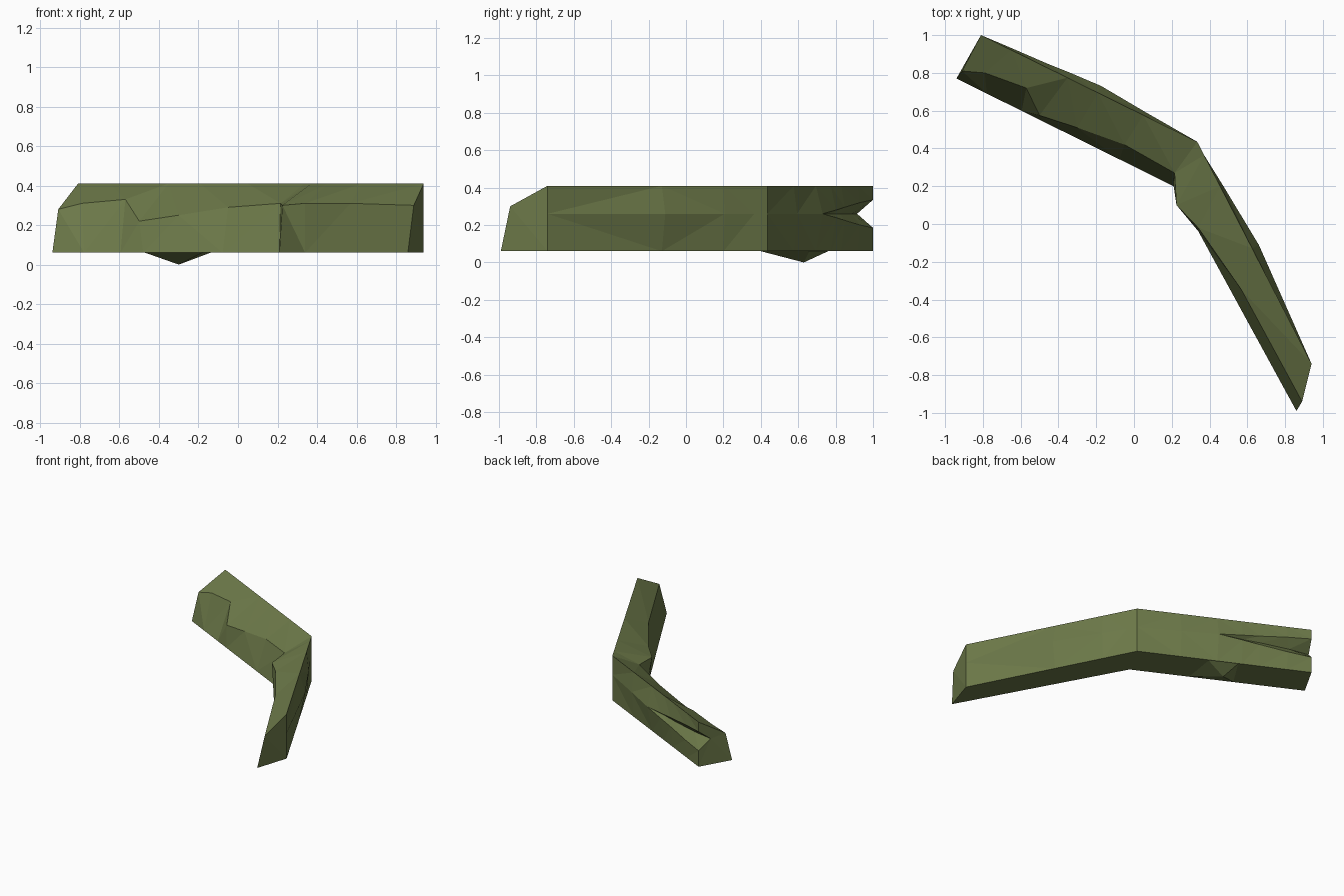
import bpy, bmesh
from mathutils import Vector

cube = bpy.data.objects.get("Cube")
if cube:
    bpy.data.objects.remove(cube, do_unlink=True)

# Single moss-green material
moss = bpy.data.materials.new("moss_green")
moss.use_nodes = True
colour = (0.15, 0.19, 0.066, 1)
moss.diffuse_color = colour
moss.node_tree.nodes["Principled BSDF"].inputs["Base Color"].default_value = colour

BASE, TOP, CLEFT = 0.06, 0.41, 0.26

# Straight rails of the two legs: outer start, outer end, inner start, inner end
LEFT = [Vector(p) for p in ((-.81, 1), (.335, .435), (-.94, .77), (.21, .2))]
RIGHT = [Vector(p) for p in ((.335, .435), (.94, -.74), (.21, .2), (.86, -.99))]

# leg, position along leg, inner shoulder point, outer bulge, cleft depth, cleft half-width
STATIONS = [
    (LEFT, 0, (-.91, .81, .28), 0, .45, .075),
    (LEFT, .14, (-.79, .8, .31), .01, .35, .06),
    (LEFT, .3, (-.57, .72, .33), .02, .2, .035),
    (LEFT, .4, (-.5, .575, .22), .03, .1, .02),
    (LEFT, .54, (-.3, .51, .25), .04, 0, 0),
    (LEFT, .75, (-.05, .42, .29), .02, 0, 0),
    (LEFT, 1, (.215, .27, .31), 0, 0, 0),
    (RIGHT, .06, (.225, .1, .3), 0, 0, 0),
    (RIGHT, .2, (.34, -.02, .31), .015, 0, 0),
    (RIGHT, .48, (.57, -.35, .31), .04, 0, 0),
    (RIGHT, 1, (.89, -.94, .3), 0, 0, 0),
]


def cross_section(leg, t, shoulder, bulge, depth, width):
    """Ring of points: outer wall upwards, then the shoulder and inner foot."""
    outer = leg[0].lerp(leg[1], t)
    inner = leg[2].lerp(leg[3], t)
    along = (leg[1] - leg[0]).normalized()
    middle = outer + bulge * Vector((-along.y, along.x))
    notch = middle.lerp(Vector(shoulder[:2]), depth)
    return [
        (*outer, BASE),
        (*middle, CLEFT - width),
        (*notch, CLEFT),
        (*middle, CLEFT + width),
        (*outer, TOP),
        shoulder,
        (*inner, BASE),
    ]


def finish(name, bm):
    """Clean the mesh and turn it into a flat-shaded object."""
    bmesh.ops.remove_doubles(bm, verts=bm.verts, dist=0.001)
    bmesh.ops.triangulate(bm, faces=bm.faces)
    bmesh.ops.recalc_face_normals(bm, faces=bm.faces)
    mesh = bpy.data.meshes.new(name)
    bm.to_mesh(mesh)
    bm.free()
    mesh.materials.append(moss)
    obj = bpy.data.objects.new(name, mesh)
    bpy.context.collection.objects.link(obj)


# Bent rocky bank, lofted through the stations and capped at both ends
bm = bmesh.new()
rings = [[bm.verts.new(p) for p in cross_section(*s)] for s in STATIONS]
for a, b in zip(rings, rings[1:]):
    for i in range(len(a)):
        j = (i + 1) % len(a)
        bm.faces.new((a[i], a[j], b[j], b[i]))
for ring in (rings[0], rings[-1]):
    bm.faces.new(ring)
finish("bent_bank", bm)

# Shallow pointed bulge under the left leg
bm = bmesh.new()
tip = bm.verts.new((-.3, .63, 0))
rim = [bm.verts.new((x, y, BASE))
       for x, y in ((-.47, .54), (-.18, .4), (-.14, .66), (-.33, .76))]
for i, v in enumerate(rim):
    bm.faces.new((v, rim[(i + 1) % len(rim)], tip))
bm.faces.new(rim)
finish("underside_bulge", bm)
